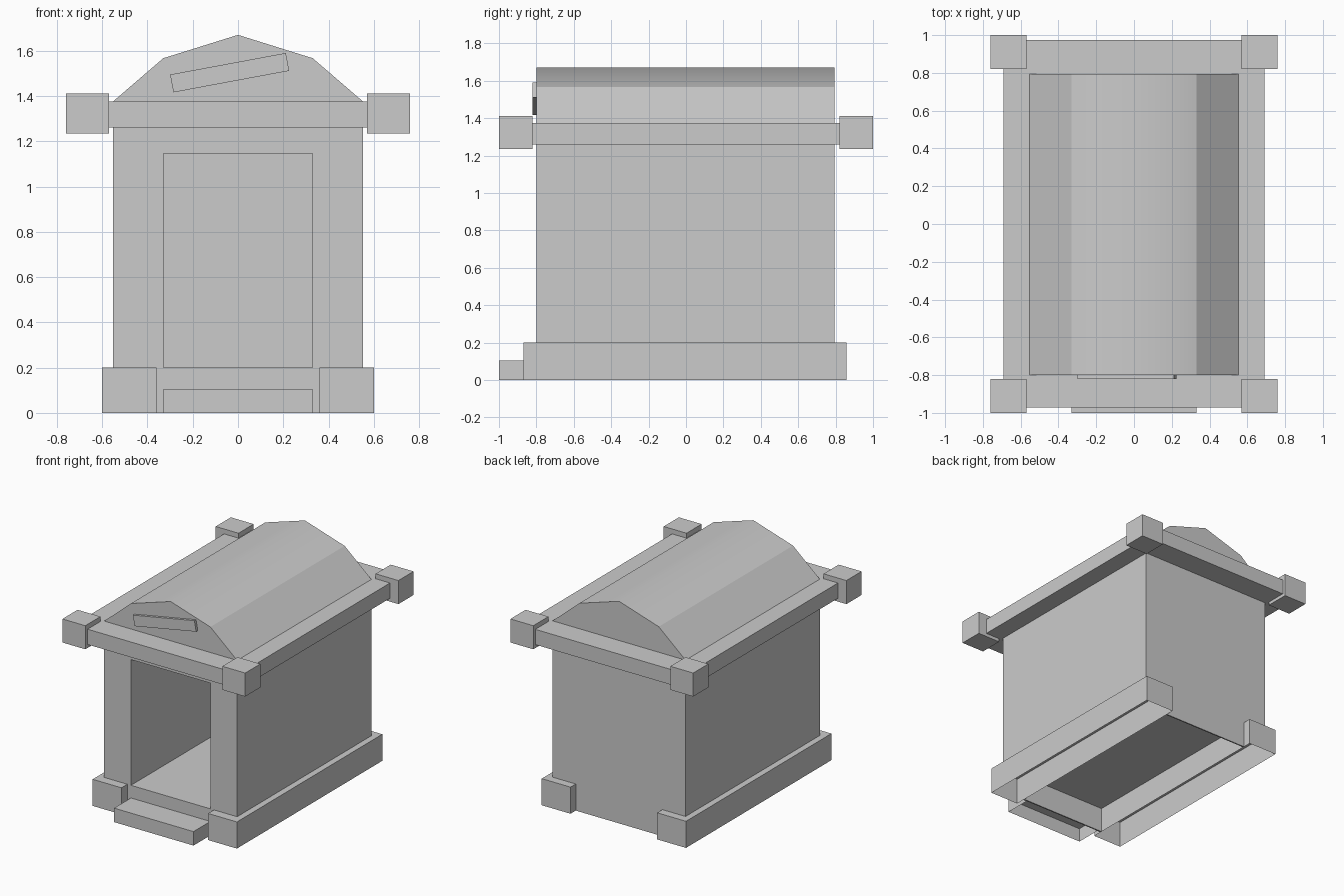
import bpy, bmesh
from math import atan2
from mathutils import Matrix

if "Cube" in bpy.data.objects:
    bpy.data.objects.remove(bpy.data.objects["Cube"])


def finish(name, bm):
    mesh = bpy.data.meshes.new(name)
    bm.to_mesh(mesh)
    bm.free()
    ob = bpy.data.objects.new(name, mesh)
    bpy.context.collection.objects.link(ob)
    return ob


def box(name, x, y, z, open_bottom=False):
    bm = bmesh.new()
    bmesh.ops.create_cube(bm, size=1)
    for v in bm.verts:
        v.co = [(a + b) / 2 + c * (b - a) for c, (a, b) in zip(v.co, (x, y, z))]
    if open_bottom:
        bm.normal_update()
        down = [f for f in bm.faces if f.normal.z < -0.9]
        bmesh.ops.delete(bm, geom=down, context='FACES_ONLY')
    return finish(name, bm)


def extrude_profile(name, pts, y0, y1):
    """Closed x/z outline pushed from y0 to y1."""
    bm = bmesh.new()
    face = bm.faces.new([bm.verts.new((px, y0, pz)) for px, pz in pts])
    new = bmesh.ops.extrude_face_region(bm, geom=[face], use_keep_orig=True)['geom']
    for v in new:
        if isinstance(v, bmesh.types.BMVert):
            v.co.y = y1
    bmesh.ops.recalc_face_normals(bm, faces=bm.faces)
    return finish(name, bm)


def span(side, a, b):
    return tuple(sorted((side * a, side * b)))


FRONT, BACK = -0.8, 0.795

# Walls around the tall doorway
extrude_profile("walls", [(-.553, .2), (-.33, .2), (-.33, 1.145), (.33, 1.145),
                          (.33, .2), (.553, .2), (.553, 1.26), (-.553, 1.26)],
                FRONT, BACK)
box("back_wall", (-.33, .33), (.765, BACK), (.2, 1.145))
box("floor", (-.36, .36), (FRONT, BACK), (.19, .2))
box("front_sill", (-.36, .36), (FRONT, FRONT + .01), (0, .19))
box("back_sill", (-.36, .36), (BACK - .01, BACK), (0, .19))

# Hollow base rails and front step
for side, label in ((-1, "left"), (1, "right")):
    box(label + "_base_rail", span(side, .36, .6), (-.87, .857), (0, .2), True)
box("step", (-.33, .33), (-1, FRONT), (0, .105), True)

# Cornice slab with four corner blocks
box("cornice", (-.69, .69), (-.972, .975), (1.26, 1.375))
for sx, lx in ((-1, "left"), (1, "right")):
    for sy, ly in ((-1, "front"), (1, "back")):
        box(f"{ly}_{lx}_corner_block", span(sx, .57, .76), span(sy, .82, 1), (1.235, 1.412))

# Faceted roof, shaded smooth only over its ridge
roof = extrude_profile("roof", [(-.553, 1.375), (-.33, 1.567), (0, 1.67),
                                (.33, 1.567), (.553, 1.375)], FRONT, BACK)
for p in roof.data.polygons:
    p.use_smooth = True
for e in roof.data.edges:
    a, b = (roof.data.vertices[i].co for i in e.vertices)
    e.use_edge_sharp = not (abs(a.x) < .01 and abs(b.x) < .01)

# Tilted blank plank on the front gable
plank = box("gable_plank", (-.26, .26), (-.01, .01), (-.04, .04))
plank.data.transform(Matrix.Translation((-.037, -.81, 1.503))
                     @ Matrix.Rotation(-atan2(.095, .51), 4, 'Y'))
